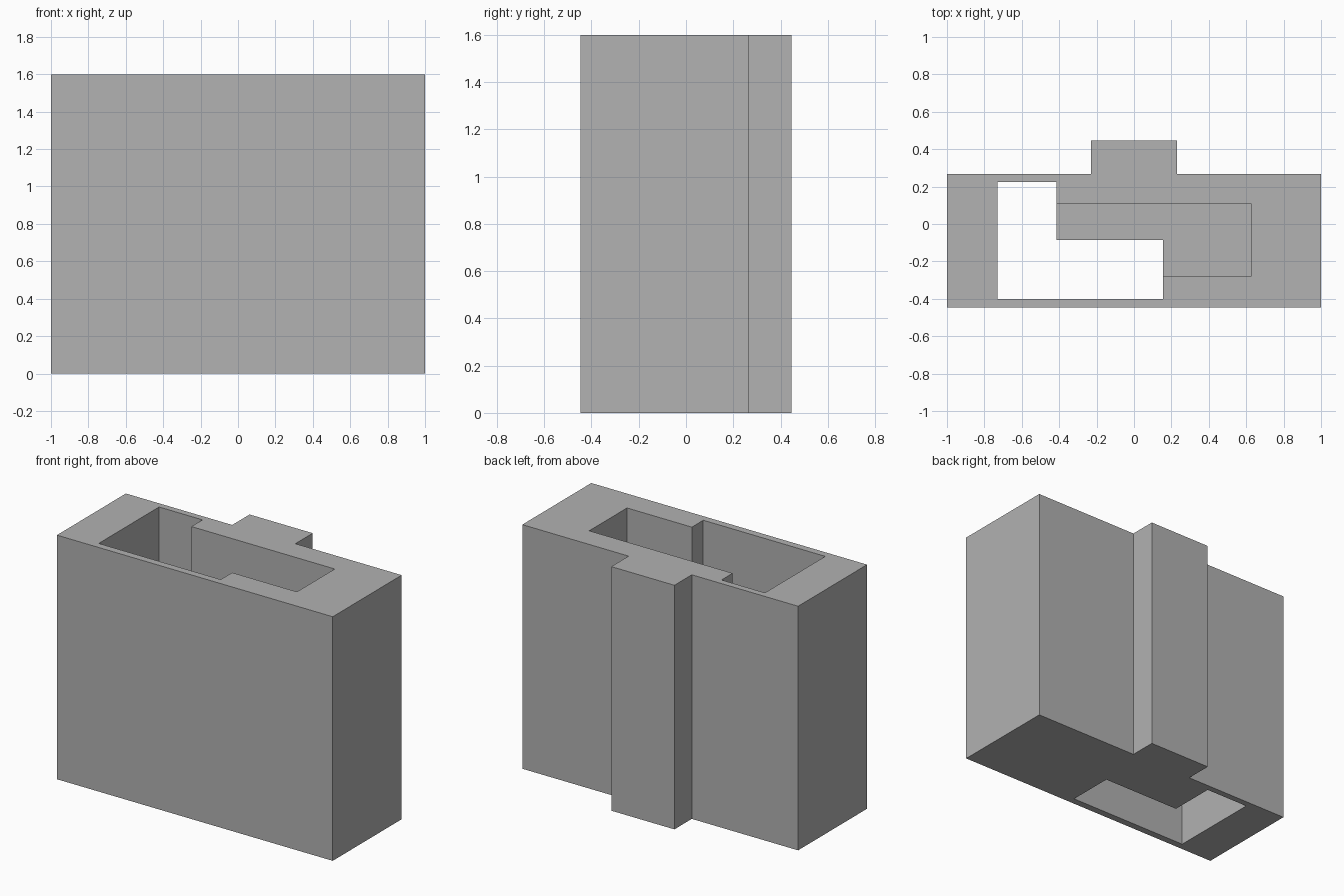
import bpy
import bmesh

cube = bpy.data.objects.get("Cube")
if cube:
    bpy.data.objects.remove(cube, do_unlink=True)

grey = bpy.data.materials.new("mid_grey")
grey.use_nodes = True
colour = (0.445, 0.445, 0.445, 1)
grey.diffuse_color = colour
grey.node_tree.nodes["Principled BSDF"].inputs["Base Color"].default_value = colour


def prism(name, outline, bottom, top):
    """Extrude a flat outline from bottom to top."""
    bm = bmesh.new()
    face = bm.faces.new([bm.verts.new((x, y, bottom)) for x, y in outline])
    raised = bmesh.ops.extrude_face_region(bm, geom=[face])["geom"]
    for v in raised:
        if isinstance(v, bmesh.types.BMVert):
            v.co.z = top
    bmesh.ops.recalc_face_normals(bm, faces=bm.faces)
    mesh = bpy.data.meshes.new(name)
    bm.to_mesh(mesh)
    bm.free()
    mesh.materials.append(grey)
    obj = bpy.data.objects.new(name, mesh)
    bpy.context.collection.objects.link(obj)
    return obj


HEIGHT = 1.6
FRONT, BACK, RIB_BACK = -0.447, 0.267, 0.447
RIB = 0.229

# Solid block with a rib down the back
block = prism("block_with_back_rib", [
    (-1, FRONT), (1, FRONT), (1, BACK), (RIB, BACK), (RIB, RIB_BACK),
    (-RIB, RIB_BACK), (-RIB, BACK), (-1, BACK)], 0, HEIGHT)

# L-shaped shaft right through the block
shaft = prism("shaft_cutter", [
    (-0.73, -0.4), (0.155, -0.4), (0.155, -0.085), (-0.415, -0.085),
    (-0.415, 0.225), (-0.73, 0.225)], -0.1, HEIGHT + 0.1)

# Rectangular pocket that opens at the top and joins the shaft
pocket = prism("pocket_cutter", [
    (-0.55, -0.282), (0.625, -0.282), (0.625, 0.11), (-0.55, 0.11)],
    HEIGHT / 2, HEIGHT + 0.2)

for cutter in (shaft, pocket):
    cutter.hide_render = True
    cut = block.modifiers.new(cutter.name, 'BOOLEAN')
    cut.operation = 'DIFFERENCE'
    cut.solver = 'EXACT'
    cut.object = cutter

# Bake the cuts and drop the cutters
bpy.context.view_layer.update()
graph = bpy.context.evaluated_depsgraph_get()
baked = bpy.data.meshes.new_from_object(block.evaluated_get(graph))
block.modifiers.clear()
block.data = baked
for cutter in (shaft, pocket):
    bpy.data.objects.remove(cutter, do_unlink=True)
